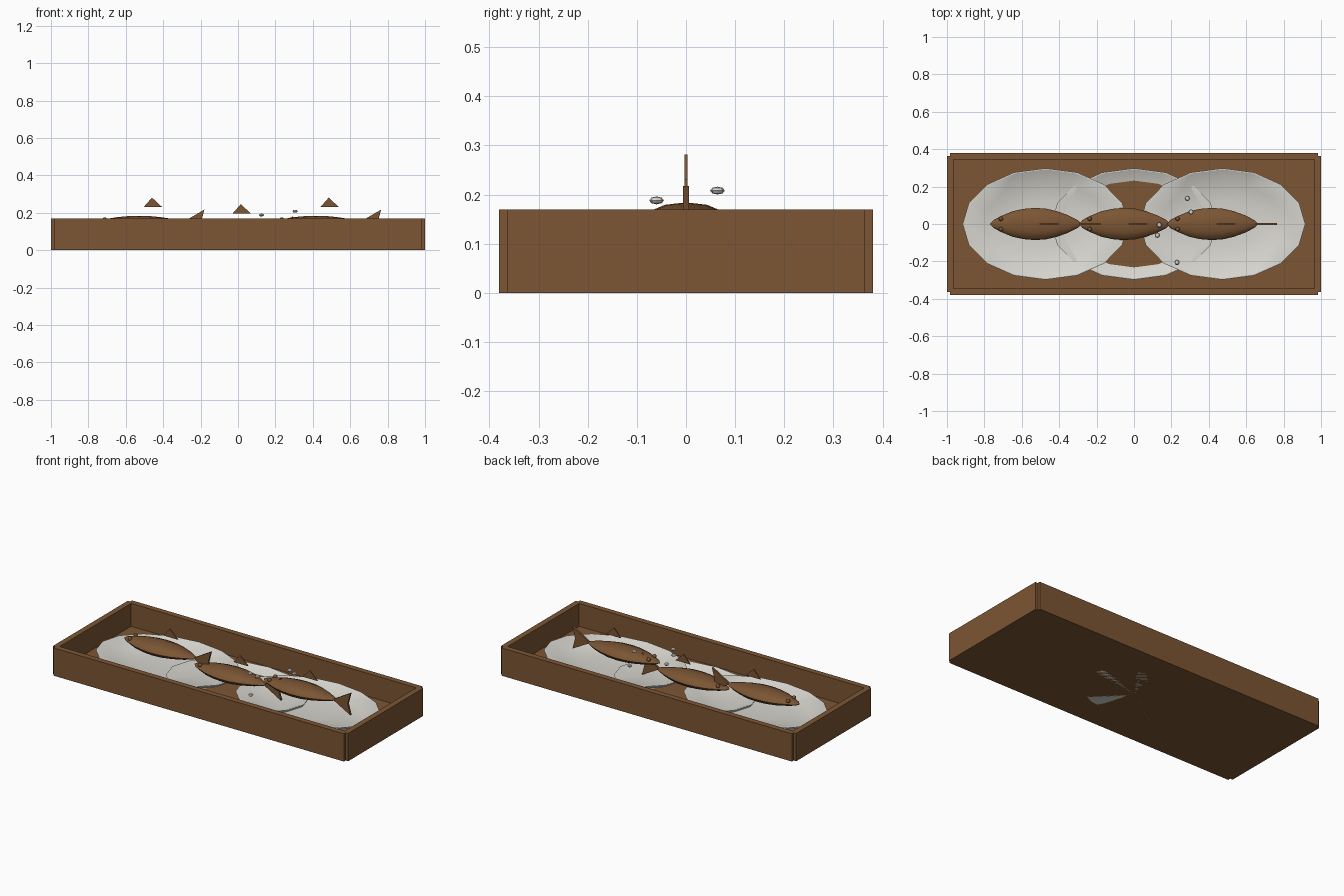
import bpy, bmesh, math

if "Cube" in bpy.data.objects:
    bpy.data.objects.remove(bpy.data.objects["Cube"])


def material(name, rgb):
    m = bpy.data.materials.new(name)
    m.diffuse_color = (*rgb, 1)
    m.use_nodes = True
    m.node_tree.nodes["Principled BSDF"].inputs["Base Color"].default_value = m.diffuse_color
    return m


WOOD = material("warm_brown", (0.20, 0.092, 0.034))
ICE = material("ice_white", (0.68, 0.665, 0.62))


def finish(name, bm, mat, smooth=None):
    bmesh.ops.recalc_face_normals(bm, faces=bm.faces)
    me = bpy.data.meshes.new(name)
    bm.to_mesh(me)
    bm.free()
    me.materials.append(mat)
    ob = bpy.data.objects.new(name, me)
    bpy.context.collection.objects.link(ob)
    if smooth:
        bpy.context.view_layer.objects.active = ob
        ob.select_set(True)
        bpy.ops.object.shade_smooth_by_angle(angle=math.radians(smooth))
        ob.select_set(False)
    return ob


def box(name, x0, x1, y0, y1, z0, z1):
    bm = bmesh.new()
    bmesh.ops.create_cube(bm, size=1)
    for v in bm.verts:
        v.co.x = x0 if v.co.x < 0 else x1
        v.co.y = y0 if v.co.y < 0 else y1
        v.co.z = z0 if v.co.z < 0 else z1
    finish(name, bm, WOOD)


def skin(bm, rings):
    """Join rings of equal length; a one-point ring is a tip."""
    rings = [[bm.verts.new(p) for p in r] for r in rings]
    for a, b in zip(rings, rings[1:]):
        n = max(len(a), len(b))
        for i in range(n):
            j = (i + 1) % n
            if len(a) == 1:
                bm.faces.new((a[0], b[i], b[j]))
            elif len(b) == 1:
                bm.faces.new((a[i], a[j], b[0]))
            else:
                bm.faces.new((a[i], a[j], b[j], b[i]))


def circle(n, fn):
    return [fn(math.cos(2 * math.pi * i / n), math.sin(2 * math.pi * i / n)) for i in range(n)]


# Shallow ice bed: oval dish with a flat underside and raised rim
DISH = [(0, 0), (0.75, 0), (0.985, 0.045), (1, 0.057), (0.98, 0.058),
        (0.75, 0.026), (0.4, 0.016), (0, 0.013)]


def ice_bed(name, x, z):
    bm = bmesh.new()
    skin(bm, [[(x, 0, z + h)] if r == 0 else
              circle(16, lambda c, s: (x + 0.443 * r * c, 0.298 * r * s, z + h))
              for r, h in DISH])
    finish(name, bm, ICE, 30)


# Thin upright fin cut from an x-z outline
def fin(name, outline, x, z, half):
    bm = bmesh.new()
    sides = [[bm.verts.new((x + a, y, z + b)) for a, b in outline] for y in (-half, half)]
    bm.faces.new(sides[0])
    bm.faces.new(sides[1][::-1])
    n = len(outline)
    for i in range(n):
        j = (i + 1) % n
        bm.faces.new((sides[0][i], sides[0][j], sides[1][j], sides[1][i]))
    finish(name, bm, WOOD)


# Blob for eyes and ice chips
def blob(name, pos, size, mat, u, v, smooth=None):
    bm = bmesh.new()
    bmesh.ops.create_uvsphere(bm, u_segments=u, v_segments=v, radius=1)
    for w in bm.verts:
        w.co = [p + c * s for p, c, s in zip(pos, w.co, size)]
    finish(name, bm, mat, smooth)


# Fish body half-widths along its length, nose to tail root
BODY = [(0.02, 0.022), (0.06, 0.043), (0.12, 0.068), (0.18, 0.081), (0.24, 0.086),
        (0.30, 0.082), (0.36, 0.068), (0.42, 0.046), (0.47, 0.02)]


def fish(tag, x, z):
    bm = bmesh.new()
    rings = [[(x, 0, z)]]
    rings += [circle(12, lambda c, s: (x + d, w * c, z + 0.43 * w * s)) for d, w in BODY]
    rings.append([(x + 0.49, 0, z)])
    skin(bm, rings)
    finish("fish_body_" + tag, bm, WOOD, 40)
    fin("tail_fin_" + tag, [(0.47, 0), (0.59, 0.07), (0.572, 0), (0.59, -0.066)], x, z, 0.006)
    fin("dorsal_fin_" + tag, [(0.265, 0.083), (0.365, 0.083), (0.31, 0.134)], x, z, 0.003)
    for side, y in (("left", 0.028), ("right", -0.028)):
        blob(f"eye_{side}_{tag}", (x + 0.058, y, z + 0.017), (0.012,) * 3, WOOD, 8, 6, 60)


# Tray
box("tray_floor", -0.98, 0.98, -0.362, 0.362, 0, 0.03)
for name, s in (("front", -1), ("back", 1)):
    box("tray_side_" + name, -0.983, 0.983, *sorted((s * 0.345, s * 0.38)), 0, 0.17)
for name, s in (("left", -1), ("right", 1)):
    box("tray_end_" + name, *sorted((s * 0.965, s * 1.0)), -0.363, 0.363, 0, 0.17)

# Ice beds
for name, x, z in (("left", -0.473, 0.027), ("middle", 0, 0), ("right", 0.473, 0.027)):
    ice_bed("ice_bed_" + name, x, z)

# Fish in a row
for tag, x, z in (("left", -0.77, 0.147), ("middle", -0.295, 0.112), ("right", 0.175, 0.147)):
    fish(tag, x, z)

# Loose ice chips
CHIPS = [(0.285, 0.137, 0.155), (0.305, 0.064, 0.208), (0.135, -0.005, 0.15),
         (0.125, -0.06, 0.188), (0.23, -0.205, 0.14)]
for i, p in enumerate(CHIPS):
    blob(f"ice_chip_{i + 1}", p, (0.014, 0.015, 0.008), ICE, 8, 4)
